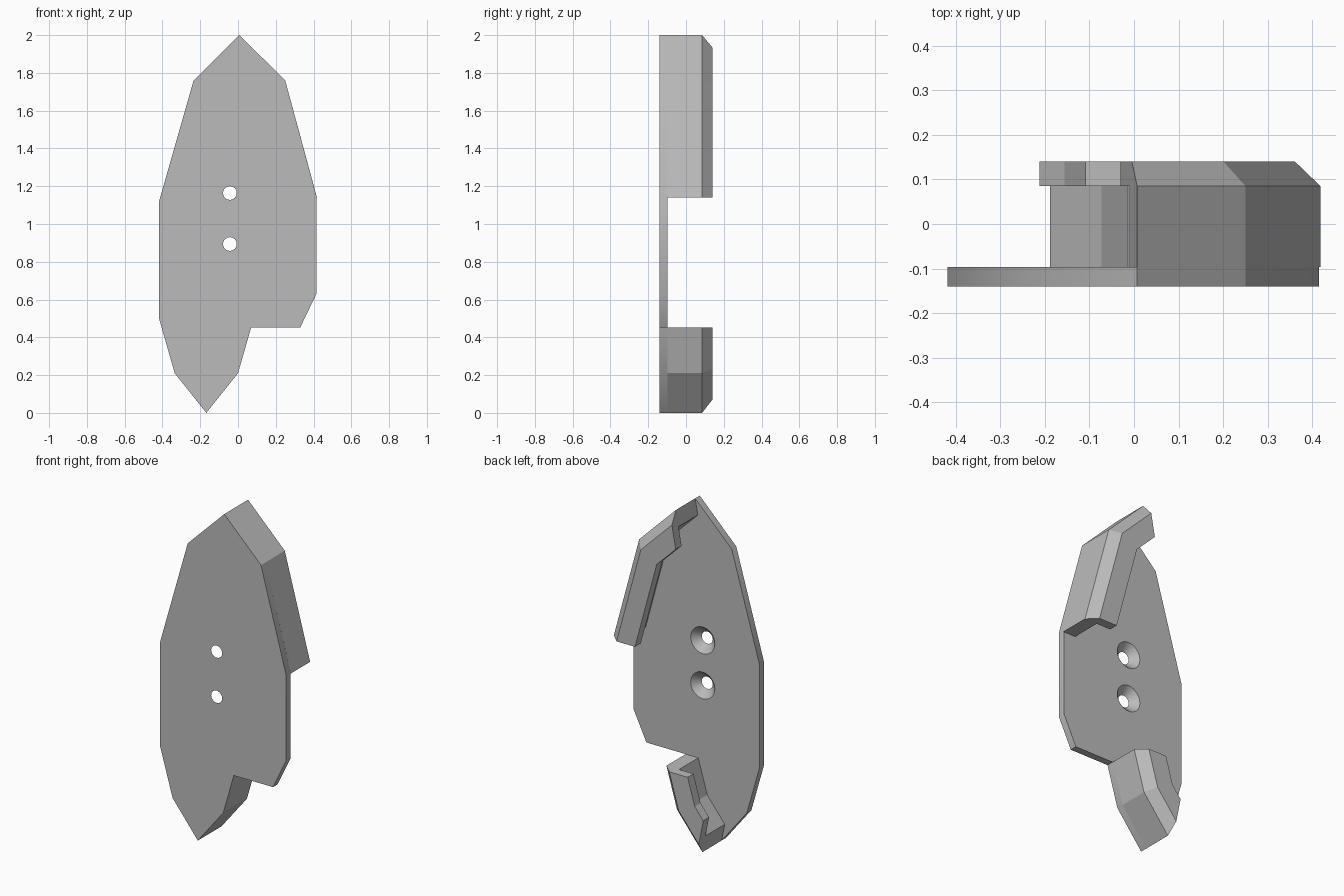
import bpy, bmesh, math
from mathutils import Vector

cube = bpy.data.objects.get("Cube")
if cube:
    bpy.data.objects.remove(cube, do_unlink=True)

GREY = (0.5, 0.5, 0.5, 1)
mat = bpy.data.materials.new("plain grey")
mat.use_nodes = True
mat.diffuse_color = GREY
mat.node_tree.nodes["Principled BSDF"].inputs["Base Color"].default_value = GREY

FRONT, BACK = -0.14, -0.097      # plate faces
LIP, TOP = 0.085, 0.14           # underside and back of the hook lips


def finish(name, bm):
    bmesh.ops.recalc_face_normals(bm, faces=bm.faces)
    mesh = bpy.data.meshes.new(name)
    bm.to_mesh(mesh)
    bm.free()
    mesh.materials.append(mat)
    obj = bpy.data.objects.new(name, mesh)
    bpy.context.collection.objects.link(obj)
    return obj


# Flat plate, extruded from its outline
outline = [(0.007, 2), (0.25, 1.76), (0.415, 1.15), (0.415, 0.63), (0.33, 0.453),
           (0.07, 0.453), (0, 0.21), (-0.168, 0), (-0.335, 0.21), (-0.418, 0.5),
           (-0.418, 1.12), (-0.235, 1.76)]
bm = bmesh.new()
face = bm.faces.new([bm.verts.new((x, FRONT, z)) for x, z in outline])
grown = bmesh.ops.extrude_face_region(bm, geom=[face])["geom"]
bmesh.ops.translate(bm, vec=(0, BACK - FRONT, 0),
                    verts=[g for g in grown if isinstance(g, bmesh.types.BMVert)])
plate = finish("plate", bm)

# Two countersunk screw holes, wider at the back
for z in (1.164, 0.894):
    bpy.ops.mesh.primitive_cone_add(
        vertices=32, radius1=0.09, radius2=0.026, depth=BACK - FRONT + 0.02,
        location=(-0.043, (FRONT + BACK) / 2, z), rotation=(math.pi / 2, 0, 0))
    cutter = bpy.context.object
    cutter.hide_render = True
    cut = plate.modifiers.new("screw_hole", "BOOLEAN")
    cut.object, cut.operation, cut.solver = cutter, "DIFFERENCE", "EXACT"
    bpy.context.view_layer.objects.active = plate
    bpy.ops.object.modifier_apply(modifier=cut.name)
    bpy.data.objects.remove(cutter, do_unlink=True)

bpy.ops.object.select_all(action="DESELECT")
plate.select_set(True)
bpy.context.view_layer.objects.active = plate
bpy.ops.object.shade_smooth_by_angle(angle=math.radians(30))


# Hook rails: distance in from the plate edge, and depth
section = [(0, BACK), (0, LIP), (0.055, TOP), (0.172, TOP),
           (0.172, LIP), (0.08, LIP), (0.08, BACK)]


def hook(name, path, start_dir):
    """Sweep the section along a bent path, mitred at the bend."""
    pts = [Vector(p) for p in path]
    normals = []
    for a, b in zip(pts, pts[1:]):
        d = (b - a).normalized()
        n = Vector((-d.y, d.x))
        normals.append(n if n.x < 0 else -n)
    bend = normals[0] + normals[1]
    inward = [(Vector(start_dir), normals[0]), (bend, normals[0]),
              (Vector((-1, 0)), normals[1])]
    bm = bmesh.new()
    rings = []
    for p, (v, n) in zip(pts, inward):
        v = v / v.dot(n)
        rings.append([bm.verts.new((p.x + v.x * d, y, p.y + v.y * d))
                      for d, y in section])
    for r, s in zip(rings, rings[1:]):
        for i in range(len(section)):
            j = (i + 1) % len(section)
            bm.faces.new((r[i], r[j], s[j], s[i]))
    bm.faces.new(rings[0])
    bm.faces.new(rings[-1])
    return finish(name, bm)


hook("upper_hook", [(0.007, 2), (0.25, 1.76), (0.418, 1.14)], (-0.18, -1))
hook("lower_hook", [(-0.168, 0), (0, 0.21), (0.07, 0.453)], (-0.2, 1))
